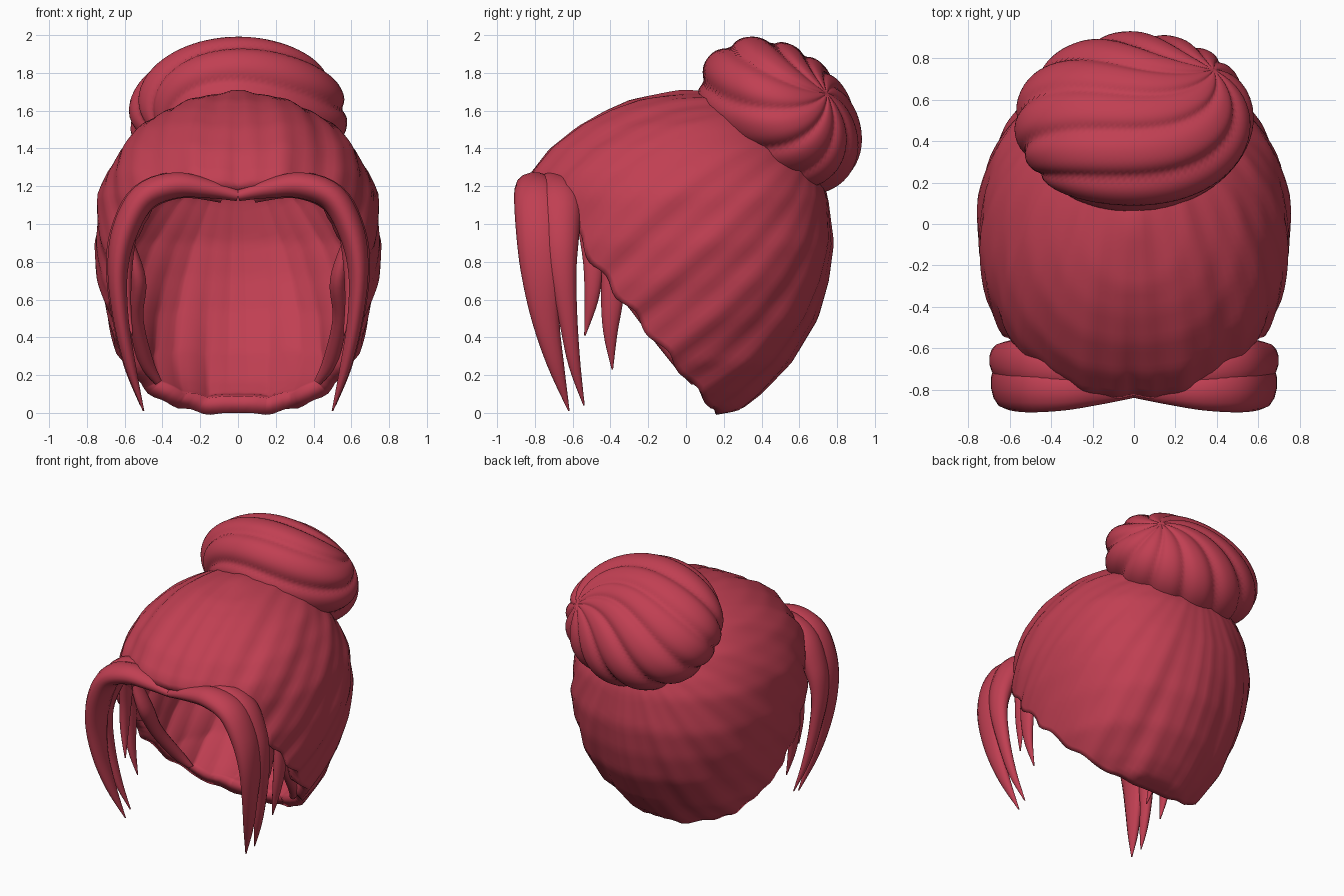
import bpy, bmesh, math
from mathutils import Vector

if "Cube" in bpy.data.objects:
    bpy.data.objects.remove(bpy.data.objects["Cube"])

hair = bpy.data.materials.new("rose_red_hair")
hair.diffuse_color = (0.53, 0.05, 0.085, 1)
hair.use_nodes = True
hair.node_tree.nodes["Principled BSDF"].inputs["Base Color"].default_value = hair.diffuse_color


def finish(name, bm, angle=50):
    bmesh.ops.remove_doubles(bm, verts=bm.verts, dist=0.0005)
    me = bpy.data.meshes.new(name)
    bm.to_mesh(me)
    bm.free()
    ob = bpy.data.objects.new(name, me)
    bpy.context.collection.objects.link(ob)
    me.materials.append(hair)
    bpy.ops.object.select_all(action='DESELECT')
    ob.select_set(True)
    bpy.context.view_layer.objects.active = ob
    bpy.ops.object.shade_smooth_by_angle(angle=math.radians(angle))
    return ob


def grid_faces(bm, rows):
    n = len(rows[0])
    for a, b in zip(rows, rows[1:]):
        for j in range(n):
            k = (j + 1) % n
            bm.faces.new((a[j], b[j], b[k], a[k]))


def polar_surface(name, centre, pole, e1, e2, radius, phi_max, rings, segs, angle=50):
    """Surface of rays fanned around a pole; radius(direction, phi, theta)."""
    bm = bmesh.new()
    rows = []
    for i in range(rings + 1):
        row = []
        for j in range(segs):
            th = 2 * math.pi * j / segs
            ph = min(math.pi - 0.0001, max(0.0001, phi_max(th) * i / rings))
            d = pole * math.cos(ph) + (e1 * math.cos(th) + e2 * math.sin(th)) * math.sin(ph)
            row.append(bm.verts.new(centre + d * radius(d, ph, th)))
        rows.append(row)
    grid_faces(bm, rows)
    return finish(name, bm, angle)


# Main hair cap: front, back and half width at each height
LEVELS = [(-0.02, -.6, .0, .2), (0, -.75, .17, .38), (.02, -.78, .29, .42), (.1, -.82, .39, .5),
          (.27, -.85, .55, .62), (.5, -.87, .69, .69), (.7, -.88, .75, .735), (.9, -.88, .78, .755),
          (1.15, -.86, .75, .735), (1.27, -.83, .70, .69), (1.4, -.73, .62, .62),
          (1.52, -.58, .50, .51), (1.6, -.44, .40, .39), (1.66, -.30, .28, .25), (1.71, -.05, .05, .03)]


def inside(p):
    if p.z <= LEVELS[0][0] or p.z >= LEVELS[-1][0]:
        return False
    for a, b in zip(LEVELS, LEVELS[1:]):
        if a[0] <= p.z <= b[0]:
            t = (p.z - a[0]) / (b[0] - a[0])
            f, k, w = (a[n] + (b[n] - a[n]) * t for n in (1, 2, 3))
            break
    v = (2 * p.y - f - k) / (k - f)
    return abs(p.x / w) ** 2.2 + abs(v) ** (2.3 if v > 0 else 2.05) < 1


CAP_C = Vector((0, -.36, .62))


def cap_radius(d, ph, th):
    lo, hi = 0.0, 2.5
    for _ in range(22):
        mid = (lo + hi) / 2
        lo, hi = (mid, hi) if inside(CAP_C + d * mid) else (lo, mid)
    a = min(th, 2 * math.pi - th)
    wave = .013 * math.cos(14 * a + 1.5 * ph) + .008 * math.cos(31 * a - 2 * ph)
    part = -.02 * math.exp(-(a / .05) ** 2)
    return lo * (1 + (wave + part) * math.sin(ph) ** 2)


def hairline(th):
    a = min(th, 2 * math.pi - th)
    return math.pi / 2 - .10 * math.exp(-((a - .75) / .35) ** 2) + .025 * math.sin(17 * a) * math.sin(a)


cap = polar_surface("hair_cap", CAP_C, Vector((0, .77, .64)), Vector((0, -.64, .77)),
                    Vector((1, 0, 0)), cap_radius, hairline, 40, 144)
shell = cap.modifiers.new("thickness", 'SOLIDIFY')
shell.thickness = .09
shell.offset = -1

# Twisted bun: flattened ball with swirling strands
AX = Vector((0, .66, .75)).normalized()
SIDE = Vector((0, .75, -.66)).normalized()
POLE = Vector((.8, .52, .25)).normalized()
E1 = POLE.orthogonal().normalized()


def bun_radius(d, ph, th):
    s = (abs(d.x) / .57) ** 2 + (abs(d.dot(SIDE)) / .48) ** 2 + (abs(d.dot(AX)) / .35) ** 2
    groove = max(0, 1 - abs(math.sin(5 * th + 3.2 * ph))) ** 1.4
    return s ** -.5 * (1.02 - .085 * groove * abs(math.sin(ph)) ** .7)


polar_surface("bun", Vector((0, .495, 1.572)), POLE, E1, POLE.cross(E1), bun_radius,
              lambda th: math.pi, 52, 140, 70)


def spline(pts, steps=5):
    out = []
    for i in range(len(pts) - 1):
        q = [pts[max(0, min(len(pts) - 1, i + k))] for k in (-1, 0, 1, 2)]
        for s in range(steps):
            t = s / steps
            out.append([.5 * (2 * b + (c - a) * t + (2 * a - 5 * b + 4 * c - e) * t * t
                              + (3 * b - a - 3 * c + e) * t ** 3) for a, b, c, e in zip(*q)])
    return out + [list(pts[-1])]


def lock(name, pts, sides=14):
    """Tapered strand from points of (x, z, y, half depth, half thickness), on both sides."""
    path = spline(pts)
    for sgn, tag in ((1, "right"), (-1, "left")):
        bm = bmesh.new()
        rows = []
        for i, (x, z, y, w, t) in enumerate(path):
            a, b = path[max(0, i - 1)], path[min(len(path) - 1, i + 1)]
            n = Vector((b[1] - a[1], 0, a[0] - b[0])).normalized()
            row = []
            for j in range(sides):
                u = 2 * math.pi * j / sides
                p = Vector((x, y, z)) + n * math.sin(u) * t + Vector((0, math.cos(u) * w, 0))
                row.append(bm.verts.new((p.x * sgn, p.y, p.z)))
            rows.append(row)
        grid_faces(bm, rows)
        bm.faces.new(rows[0])
        bm.faces.new(rows[-1])
        bmesh.ops.recalc_face_normals(bm, faces=bm.faces)
        finish(name + "_" + tag, bm)


# Long face-framing locks
lock("front_lock", [(0, 1.15, -.80, .04, .03), (.15, 1.185, -.80, .07, .05), (.33, 1.205, -.80, .10, .07),
                    (.5, 1.14, -.785, .125, .075), (.6, .96, -.775, .125, .07), (.637, .75, -.765, .11, .055),
                    (.62, .5, -.745, .075, .042), (.57, .25, -.69, .045, .03), (.5, .01, -.62, .004, .004)])
lock("rear_lock", [(.08, 1.15, -.74, .05, .04), (.3, 1.205, -.71, .09, .07), (.5, 1.14, -.675, .12, .08),
                   (.61, .95, -.665, .10, .07), (.65, .75, -.655, .075, .05), (.63, .5, -.625, .05, .037),
                   (.58, .25, -.59, .032, .025), (.515, .04, -.54, .004, .004)])

# Short wisps beside the ears
lock("temple_wisp", [(.56, 1.02, -.51, .07, .035), (.59, .8, -.49, .055, .035),
                     (.59, .6, -.50, .037, .025), (.56, .41, -.535, .004, .004)])
lock("ear_wisp", [(.62, .88, -.38, .06, .035), (.62, .62, -.39, .06, .035),
                  (.60, .42, -.40, .037, .025), (.56, .23, -.39, .004, .004)])

# Inner strands along the cheek edge
lock("cheek_strand", [(.58, .9, -.38, .05, .03), (.53, .7, -.33, .07, .045),
                      (.54, .5, -.2, .06, .04), (.49, .28, -.04, .05, .04), (.42, .16, .04, .02, .02)])
